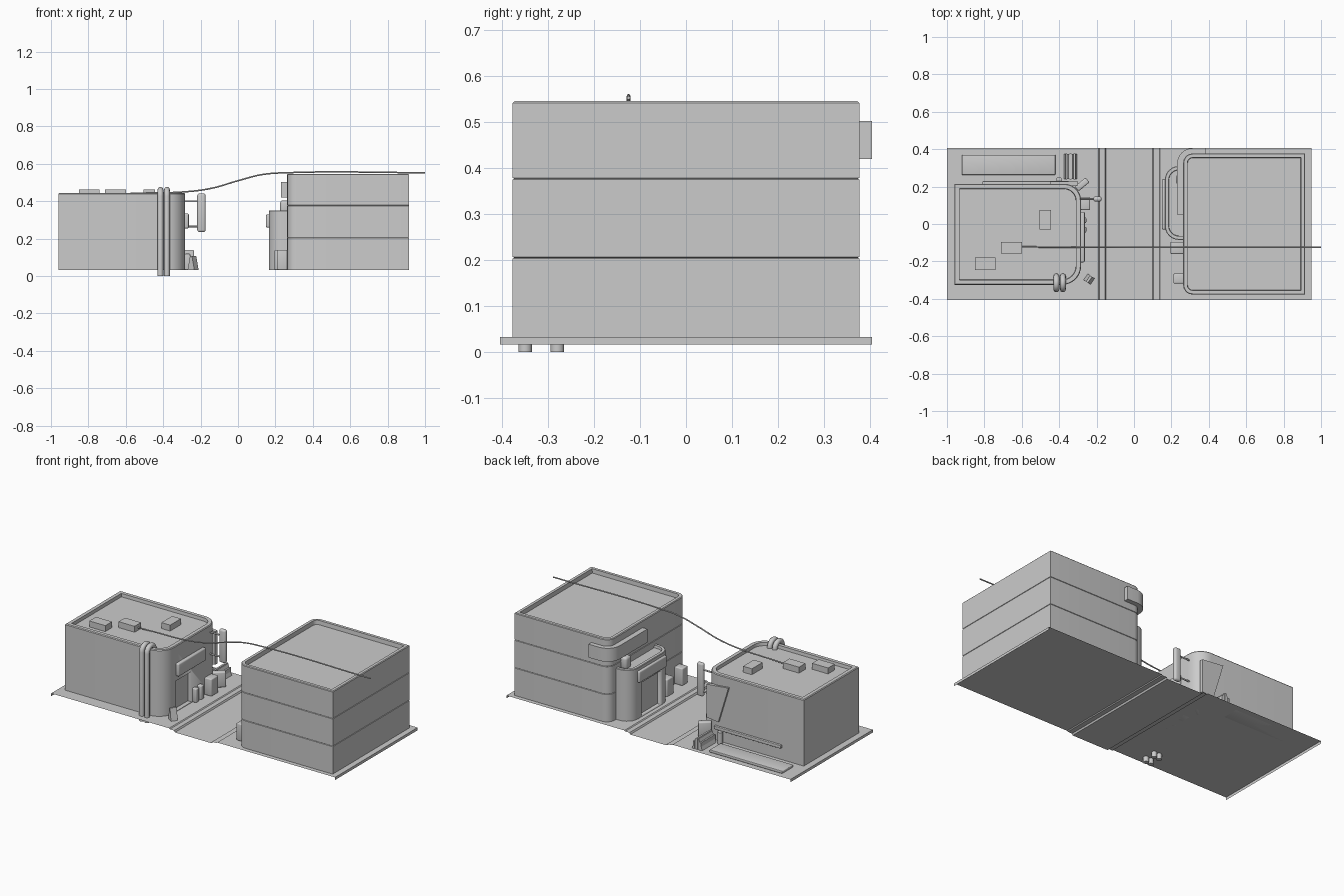
import bpy, bmesh, math
from mathutils import Vector, Matrix

if "Cube" in bpy.data.objects:
    bpy.data.objects.remove(bpy.data.objects["Cube"])

G = 0.033  # pavement height


def finish(name, bm, smooth=True):
    bmesh.ops.recalc_face_normals(bm, faces=bm.faces)
    me = bpy.data.meshes.new(name)
    bm.to_mesh(me)
    bm.free()
    ob = bpy.data.objects.new(name, me)
    bpy.context.collection.objects.link(ob)
    bpy.ops.object.select_all(action='DESELECT')
    bpy.context.view_layer.objects.active = ob
    ob.select_set(True)
    if smooth:
        bpy.ops.object.shade_smooth_by_angle(angle=math.radians(35))
    return ob


def prism(name, pts, vec):
    """Extrude a polygon of 3D points along vec."""
    bm = bmesh.new()
    f = bm.faces.new([bm.verts.new(p) for p in pts])
    r = bmesh.ops.extrude_face_region(bm, geom=[f], use_keep_orig=True)
    bmesh.ops.translate(bm, vec=vec, verts=[v for v in r['geom'] if isinstance(v, bmesh.types.BMVert)])
    return finish(name, bm)


def box(name, x0, x1, y0, y1, z0, z1, bevel=0.0, rot=0.0, seg=3):
    bm = bmesh.new()
    bmesh.ops.create_cube(bm, size=1)
    bmesh.ops.scale(bm, vec=(x1 - x0, y1 - y0, z1 - z0), verts=bm.verts)
    if bevel:
        bmesh.ops.bevel(bm, geom=bm.edges[:], offset=bevel, segments=seg, profile=0.5, affect='EDGES')
    bmesh.ops.rotate(bm, matrix=Matrix.Rotation(rot, 3, 'Z'), verts=bm.verts)
    bmesh.ops.translate(bm, vec=((x0 + x1) / 2, (y0 + y1) / 2, (z0 + z1) / 2), verts=bm.verts)
    return finish(name, bm)


def footprint(x0, x1, y0, y1, radii, inset=0.0, seg=6):
    """Rounded rectangle; radii in order (x1,y1),(x0,y1),(x0,y0),(x1,y0)."""
    pts = []
    for i, (cx, cy) in enumerate([(x1, y1), (x0, y1), (x0, y0), (x1, y0)]):
        r = max(radii[i] - inset, 0)
        sx, sy = (1 if cx == x1 else -1), (1 if cy == y1 else -1)
        ox, oy = cx - sx * (inset + r), cy - sy * (inset + r)
        for k in range(seg + 1 if r else 1):
            a = math.radians(90 * i + 90 * k / seg)
            pts.append((ox + r * math.cos(a), oy + r * math.sin(a)))
    return pts


def shell(name, rect, radii, rings, seg=6):
    """Loft the footprint through (z, inset) rings, capped at both ends."""
    bm = bmesh.new()
    loops = [[bm.verts.new((x, y, z)) for x, y in footprint(*rect, radii, ins, seg)] for z, ins in rings]
    n = len(loops[0])
    for a, b in zip(loops, loops[1:]):
        for i in range(n):
            bm.faces.new((a[i], a[(i + 1) % n], b[(i + 1) % n], b[i]))
    bm.faces.new(loops[0])
    bm.faces.new(loops[-1])
    return finish(name, bm)


def tube(name, pts, r, smooth_path=False, res=3):
    cu = bpy.data.curves.new(name, 'CURVE')
    cu.dimensions = '3D'
    cu.bevel_depth, cu.bevel_resolution, cu.use_fill_caps = r, res, True
    if smooth_path:
        sp = cu.splines.new('BEZIER')
        sp.bezier_points.add(len(pts) - 1)
        for b, p in zip(sp.bezier_points, pts):
            b.co = p
            b.handle_left_type = b.handle_right_type = 'AUTO'
    else:
        sp = cu.splines.new('POLY')
        sp.points.add(len(pts) - 1)
        for b, p in zip(sp.points, pts):
            b.co = (*p, 1)
    ob = bpy.data.objects.new(name, cu)
    bpy.context.collection.objects.link(ob)
    return ob


def cut(ob, cutter):
    m = ob.modifiers.new('cut', 'BOOLEAN')
    m.operation, m.object, m.solver = 'DIFFERENCE', cutter, 'EXACT'
    bpy.context.view_layer.objects.active = ob
    bpy.ops.object.modifier_apply(modifier=m.name)
    bpy.data.objects.remove(cutter)


# Street sheet: pavements, kerbs and a lower road, open at front and back
bm = bmesh.new()
prof = [(-1, .016), (-1, G), (-.19, G), (-.185, .028), (-.155, .028), (-.15, .018),
        (.10, .018), (.105, .028), (.135, .028), (.14, G), (.95, G), (.95, .016)]
rows = [[bm.verts.new((x, y, z)) for x, z in prof] for y in (-.405, .405)]
for i in range(len(prof) - 1):
    bm.faces.new((rows[0][i], rows[0][i + 1], rows[1][i + 1], rows[1][i]))
finish('street', bm, False)

# Left building with a rounded street side, parapet and doorway
left = shell('left_building', (-.96, -.283, -.325, .215), (.09, 0, 0, .1),
             [(G, 0), (.44, 0), (.445, .004), (.445, .026), (.425, .028)], 8)
cut(left, box('door_cutter', -.31, -.2, -.21, -.05, G + .003, .225))
box('left_shop_sign', -.29, -.263, -.205, .065, .255, .335, .008)
for y in (-.03, .02):
    box('shop_post', -.285, -.255, y - .015, y + .015, G, .12, .006)

# Right building with floor grooves and parapet
right = (.263, .915, -.377, .377)
g = [(G, 0)]
for z in (.205, .377):
    g += [(z - .002, 0), (z, .003), (z + .002, 0)]
shell('right_building', right, (0, .05, .05, 0),
      g + [(.542, 0), (.546, .004), (.546, .022), (.52, .024)], 5)

# Entrance bay of the right building, with doorway and sign
bay = shell('entrance_bay', (.165, .3, -.085, .31), (0, .075, .075, 0),
            [(G, 0), (.348, 0), (.351, .003), (.351, .02), (.335, .022)])
cut(bay, box('bay_cutter', .1, .19, .01, .2, G + .003, .245))
box('bay_sign', .15, .18, -.03, .24, .26, .33, .007)
box('bay_post', .166, .195, -.03, .0, G, .19, .012)
box('wall_capsule', .225, .275, .21, .265, .33, .405, .015)
box('service_box_a', .195, .27, -.16, -.095, G, .14, .006)
box('service_box_b', .21, .27, -.318, -.265, G, .14, .006)

# Sign band wrapping the back corner of the right building
arc = [(math.cos(math.radians(a)), math.sin(math.radians(a))) for a in range(180, 89, -15)]
band = [(.23, .05)] + [(.313 + .083 * c, .322 + .083 * s) for c, s in arc] + [(.385, .405), (.385, .37)]
band += [(.318 + .05 * c, .322 + .05 * s) for c, s in reversed(arc)] + [(.268, .05)]
prism('corner_sign', [(x, y, .42) for x, y in band], (0, 0, .083))

# Roof units
for i, (x0, x1, y0, y1) in enumerate([(-.85, -.74, -.245, -.18), (-.71, -.6, -.158, -.095),
                                      (-.505, -.445, -.03, .075)]):
    box(f'roof_unit_{i}', x0, x1, y0, y1, .42, .462)

# Twin pipes hooked over the front parapet
hook = [(-.315 - .035 * math.cos(t * math.pi / 8), .427 + .035 * math.sin(t * math.pi / 8)) for t in range(9)]
for x in (-.415, -.38):
    tube('roof_pipe', [(x, -.35, 0)] + [(x, y, z) for y, z in hook] + [(x, -.28, 0)], .0155)

# Cable slung between the roofs
tube('cable', [(-.71, -.123, .437), (-.5, -.123, .444), (-.28, -.124, .451), (-.14, -.124, .47),
               (0, -.125, .51), (.13, -.125, .543), (.27, -.125, .553), (1.0, -.125, .553)], .004, True, 2)

# Blade sign and its two brackets
box('blade_sign', -.218, -.173, .12, .147, .235, .442, .012)
for z in (.40, .265):
    tube('sign_bracket', [(-.29, .133, z), (-.2, .133, z)], .005)

# Pavement clutter by the left shop
box('shop_crate', -.285, -.235, .075, .145, G, .14, .006)
box('corner_box', -.315, -.24, .195, .228, G, .13, .008, math.radians(40))
a_frame = prism('standing_board', [(-.022, -.02, 0), (.022, -.02, 0), (.006, -.02, .075), (-.006, -.02, .075)],
                (0, .04, 0))
a_frame.location = (-.24, -.295, G)
a_frame.rotation_euler[2] = math.radians(-35)

# Back yard: wedge rack with slats, bin, planting bed, wall rail, poster
prism('rack', [(-.375, .24, G), (-.305, .24, G), (-.33, .24, .1), (-.35, .24, .1)], (0, .135, 0))
for x in (-.362, -.34, -.318):
    box('rack_slat', x - .005, x + .005, .237, .378, G, .103 if x == -.34 else .08)
tube('bin', [(-.4, .236, G), (-.4, .236, .105)], .016)
box('planting_bed', -.92, -.42, .262, .37, G, .05, .004)
box('wall_rail', -.81, -.35, .21, .229, .105, .125, .003)
prism('wall_panel', [(-.45, .205, .385), (-.30, .205, .37), (-.30, .205, .165), (-.38, .205, .155)], (0, .022, 0))
